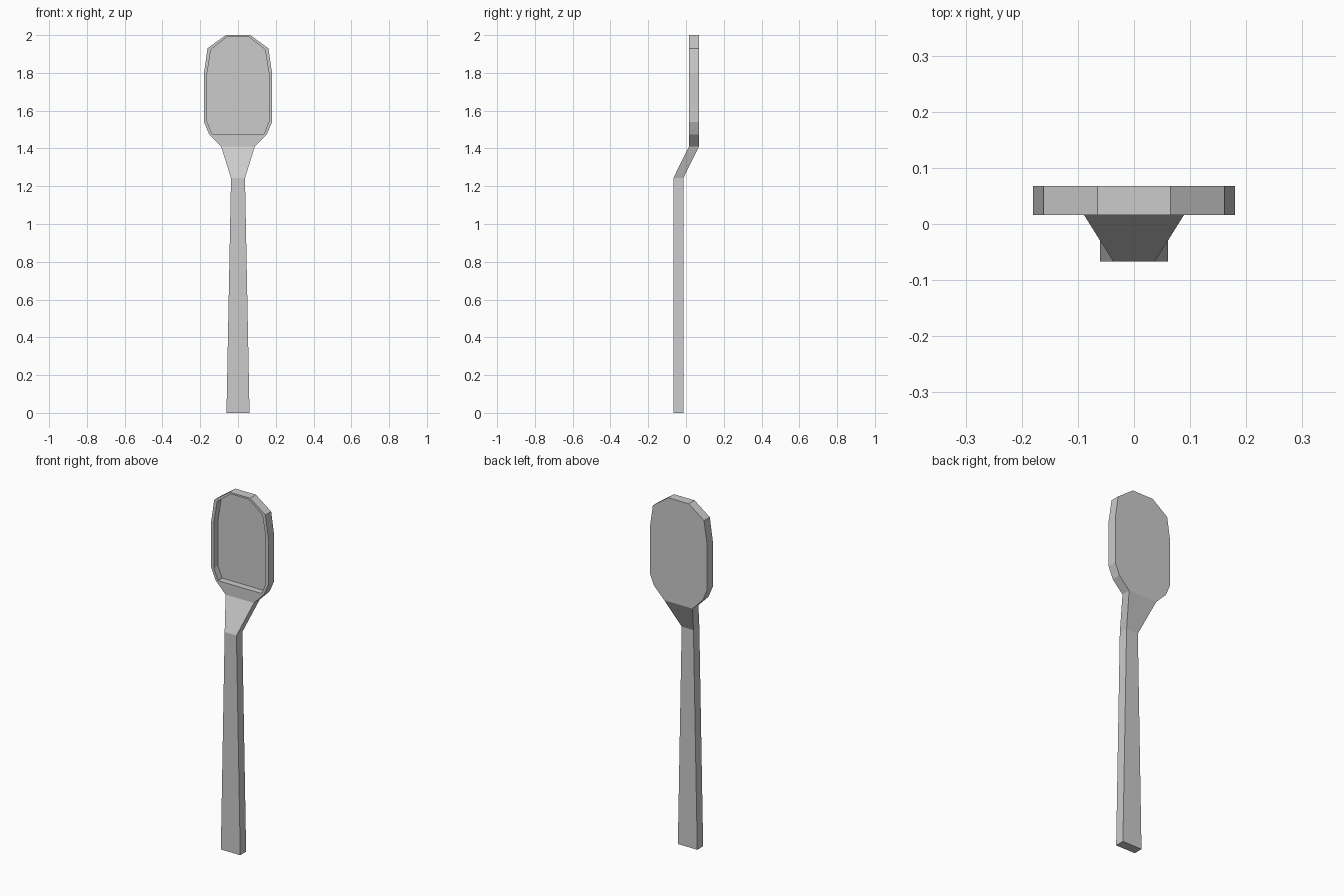
import bpy, bmesh

if "Cube" in bpy.data.objects:
    bpy.data.objects.remove(bpy.data.objects["Cube"])

bm = bmesh.new()


def ring(half, y):
    """Closed loop of verts from a right-half outline (x, z), mirrored in x."""
    pts = half + [(-x, z) for x, z in reversed(half)]
    return [bm.verts.new((x, y, z)) for x, z in pts]


def bridge(a, b, skip=()):
    n = len(a)
    for i in range(n):
        if i not in skip:
            j = (i + 1) % n
            bm.faces.new((a[i], a[j], b[j], b[i]))


# Bowl outline and hollow outline, top to bottom
outer = [(0.065, 2.0), (0.161, 1.93), (0.18, 1.80),
         (0.18, 1.54), (0.153, 1.475), (0.089, 1.41)]
inner = [(0.058, 1.99), (0.143, 1.924), (0.163, 1.80),
         (0.163, 1.54), (0.137, 1.477)]
FRONT, BACK, FLOOR = 0.016, 0.068, 0.053

of, ob = ring(outer, FRONT), ring(outer, BACK)
rim, floor = ring(inner, FRONT), ring(inner, FLOOR)

# Bowl sides (open where the neck joins), back, hollow walls and floor
bridge(of, ob, skip=(5,))
bm.faces.new(ob)
bridge(rim, floor)
bm.faces.new(floor)

# Flat rim around the hollow
rim_outer = of[:5] + of[7:]
bridge(rim_outer, rim, skip=(4,))
bm.faces.new((rim[4], rim[5], of[7], of[6], of[5], of[4]))

# Neck and tapered handle: sections (half width, front y, back y, z)
prev = [of[5], of[6], ob[6], ob[5]]
for w, y0, y1, z in [(0.037, -0.067, -0.014, 1.243), (0.061, -0.067, -0.014, 0.0)]:
    sec = [bm.verts.new((x, y, z)) for x, y in ((w, y0), (-w, y0), (-w, y1), (w, y1))]
    bridge(prev, sec)
    prev = sec
bm.faces.new(prev)

bmesh.ops.recalc_face_normals(bm, faces=bm.faces[:])
mesh = bpy.data.meshes.new("spoon")
bm.to_mesh(mesh)
bm.free()
bpy.context.collection.objects.link(bpy.data.objects.new("spoon", mesh))
